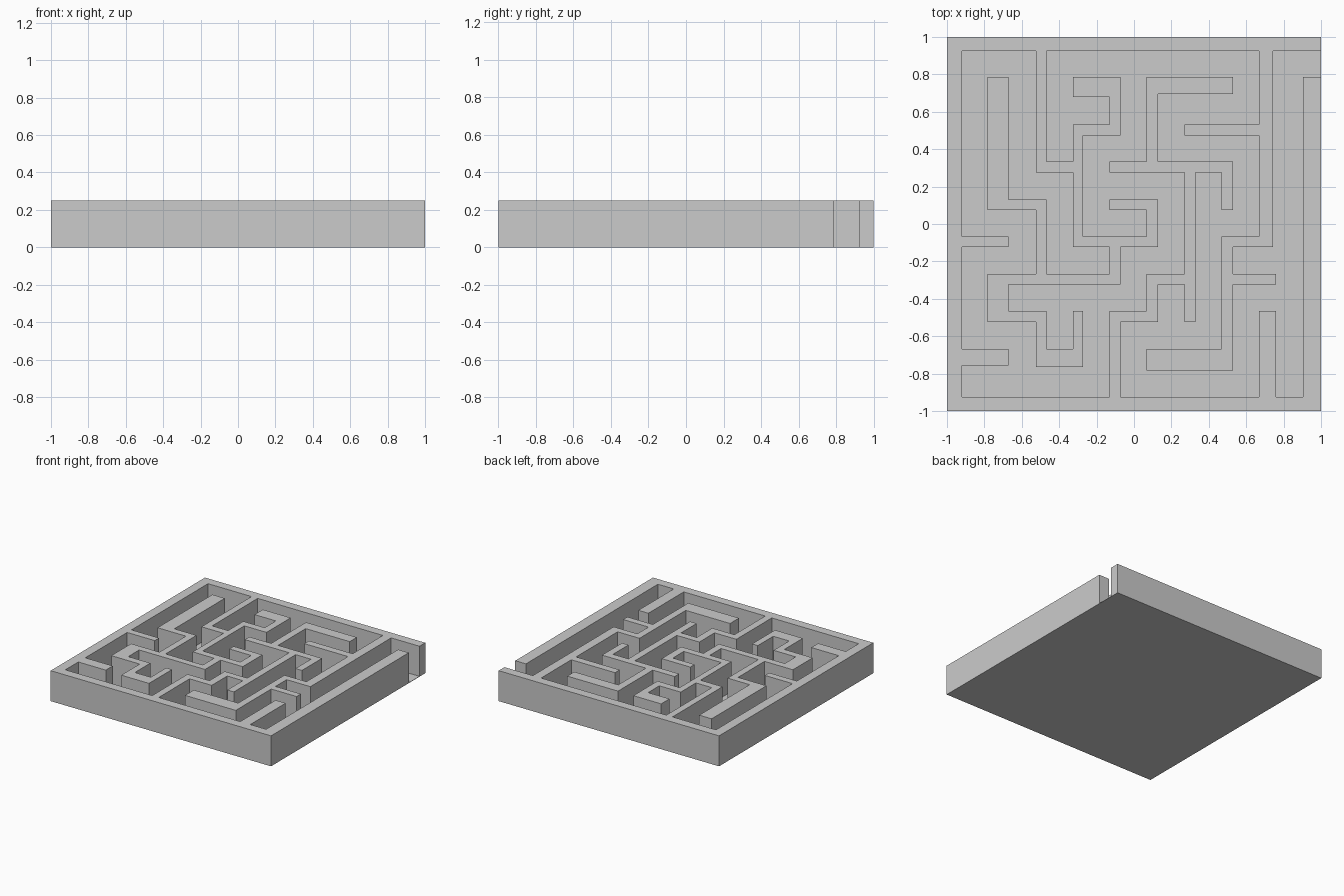
import bpy, bmesh

if "Cube" in bpy.data.objects:
    bpy.data.objects.remove(bpy.data.objects["Cube"])

HEIGHT, FLOOR = 0.25, 0.003

# wall bands (low edge, high edge) of the maze lattice, 10 lines each way
XB = dict(enumerate([(-1, -.92), (-.783, -.67), (-.525, -.469), (-.325, -.273), (-.131, -.072),
                     (.067, .129), (.271, .33), (.469, .528), (.668, .759), (.903, 1)]))
YB = dict(enumerate([(-1, -.925), (-.783, -.667), (-.525, -.466), (-.324, -.268), (-.123, -.067),
                     (.075, .131), (.276, .335), (.472, .533), (.678, .786), (.925, 1)]))
rects = []


def wall(path, x={}, y={}):
    """Add a wall along lattice nodes written as 'xy' digit pairs; x, y adjust band widths."""
    bx, by = {**XB, **x}, {**YB, **y}
    nodes = [(int(n[0]), int(n[1])) for n in path.split()]
    for (ax, ay), (cx, cy) in zip(nodes, nodes[1:]):
        rects.append((bx[min(ax, cx)][0], bx[max(ax, cx)][1],
                      by[min(ay, cy)][0], by[max(ay, cy)][1]))


# outer frame, open at the exit
wall("98 90 00 09 99")
# walls hanging from the back edge
wall("29 26 36 34 44 43 13 12 22 21 31 32", y={1: (-.764, -.667)})
wall("23 25 15 18")
wall("36 37 47 48 38")
wall("44 54 55 45")
wall("89 84 74", x={8: (.668, .743)})
wall("74 71 51")
wall("87 67", x={8: (.668, .743)})
wall("73 83")
# walls rising from the front edge
wall("80 82")
wall("40 42 52 53 63")
wall("62 66")
wall("46 76 75")
wall("56 58 78", y={8: (.694, .786)})
# stubs on the left edge
wall("01 11", y={1: (-.757, -.667)})
wall("04 14")


def finish(bm, name):
    bmesh.ops.recalc_face_normals(bm, faces=bm.faces)
    me = bpy.data.meshes.new(name)
    bm.to_mesh(me)
    bm.free()
    bpy.context.collection.objects.link(bpy.data.objects.new(name, me))


# union of all wall rectangles on a shared lattice, extruded into one solid
xs = sorted({v for r in rects for v in r[:2]})
ys = sorted({v for r in rects for v in r[2:]})
bm = bmesh.new()
verts = {}


def vert(i, j):
    if (i, j) not in verts:
        verts[i, j] = bm.verts.new((xs[i], ys[j], FLOOR))
    return verts[i, j]


for i in range(len(xs) - 1):
    for j in range(len(ys) - 1):
        mx, my = (xs[i] + xs[i + 1]) / 2, (ys[j] + ys[j + 1]) / 2
        if any(a < mx < b and c < my < d for a, b, c, d in rects):
            bm.faces.new((vert(i, j), vert(i + 1, j), vert(i + 1, j + 1), vert(i, j + 1)))
bmesh.ops.dissolve_limit(bm, angle_limit=0.01, verts=bm.verts, edges=bm.edges)
ext = bmesh.ops.extrude_face_region(bm, geom=bm.faces[:], use_keep_orig=True)
bmesh.ops.translate(bm, vec=(0, 0, HEIGHT - FLOOR),
                    verts=[g for g in ext["geom"] if isinstance(g, bmesh.types.BMVert)])
finish(bm, "maze_walls")

# thin floor plate
bm = bmesh.new()
bmesh.ops.create_cube(bm, size=1)
bmesh.ops.scale(bm, vec=(2, 2, FLOOR), verts=bm.verts)
bmesh.ops.translate(bm, vec=(0, 0, FLOOR / 2), verts=bm.verts)
finish(bm, "maze_floor")
